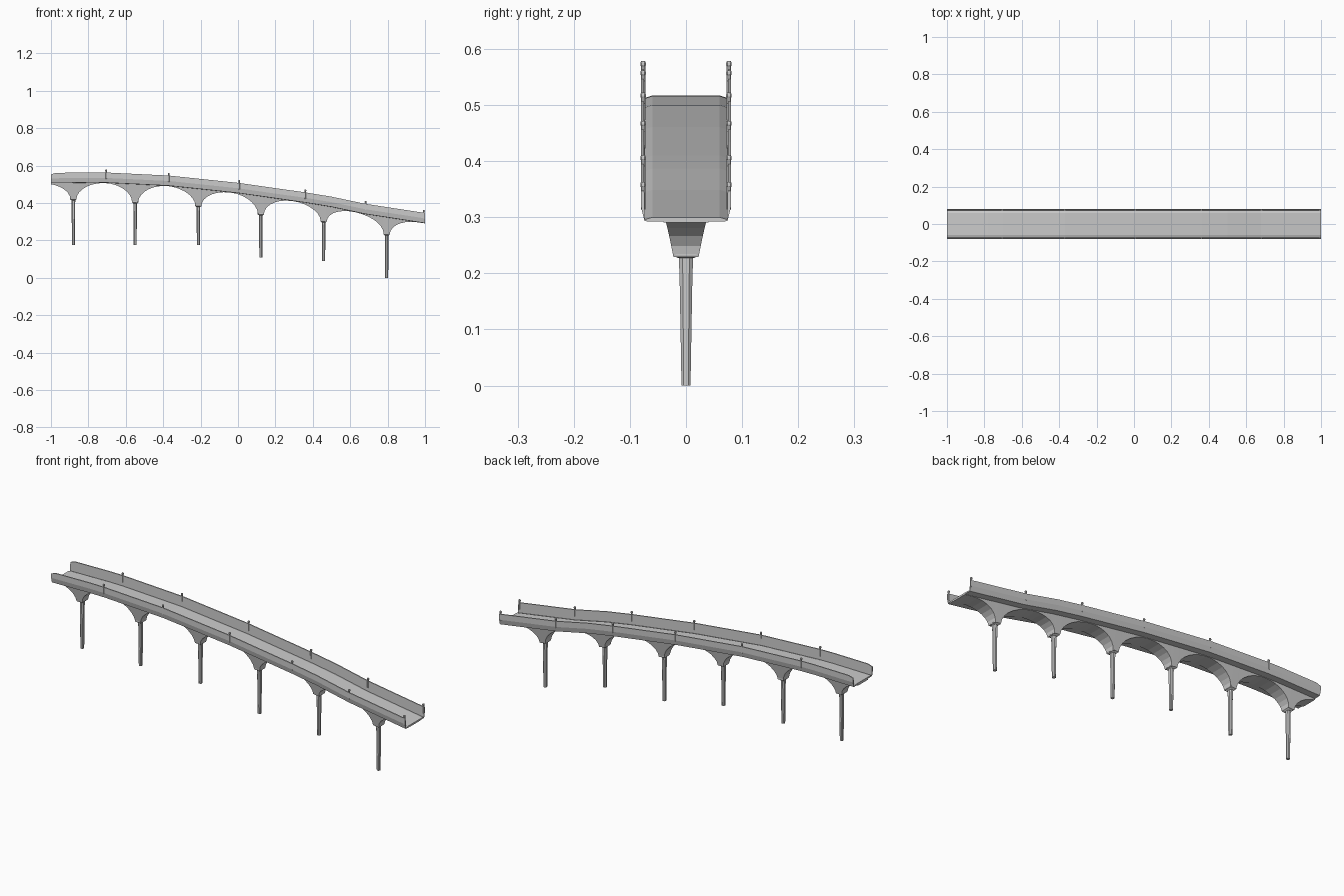
import bpy, math

if "Cube" in bpy.data.objects:
    bpy.data.objects.remove(bpy.data.objects["Cube"])

stone = bpy.data.materials.new("light grey concrete")
stone.diffuse_color = (0.6, 0.6, 0.6, 1)
stone.use_nodes = True
stone.node_tree.nodes["Principled BSDF"].inputs["Base Color"].default_value = stone.diffuse_color

# Deck line in elevation (x, z)
LINE = [(-1, .512), (-.78, .515), (-.7, .514), (-.37, .498), (0, .459),
        (.36, .408), (.5, .385), (.68, .347), (1, .298)]
# Piers (x, foot z, collar z)
PIERS = [(-.88, .175, .42), (-.55, .175, .403), (-.212, .175, .385),
         (.122, .11, .34), (.458, .09, .302), (.795, 0, .233)]


def deck_z(x):
    for (a, za), (b, zb) in zip(LINE, LINE[1:]):
        if x <= b:
            return za + (zb - za) * (x - a) / (b - a)
    return LINE[-1][1]


def loft(name, rings):
    """Closed solid through rings with equal point counts."""
    n = len(rings[0])
    verts = [p for r in rings for p in r]
    faces = [(i * n + j, i * n + (j + 1) % n, (i + 1) * n + (j + 1) % n, (i + 1) * n + j)
             for i in range(len(rings) - 1) for j in range(n)]
    faces += [tuple(range(n)), tuple(range(len(verts) - n, len(verts)))]
    me = bpy.data.meshes.new(name)
    me.from_pydata(verts, [], faces)
    me.materials.append(stone)
    ob = bpy.data.objects.new(name, me)
    bpy.context.collection.objects.link(ob)
    bpy.context.view_layer.objects.active = ob
    bpy.ops.object.mode_set(mode='EDIT')
    bpy.ops.mesh.select_all(action='SELECT')
    bpy.ops.mesh.normals_make_consistent(inside=False)
    bpy.ops.object.mode_set(mode='OBJECT')
    return ob


# Deck trough: cambered roadway with leaning parapets
half = [(.04, -.006), (.074, -.005), (.08, .02), (.08, .049), (.0745, .049), (.073, -.002), (.06, .002)]
section = half + [(-y, z) for y, z in reversed(half)]
xs = [-1, -.975] + [p[0] for p in LINE[1:]]
loft("deck", [[(x, y, deck_z(x) + z - (.008 if x == -1 and z > .04 else 0)) for y, z in section]
              for x in xs])

# Arched rib: underside follows half ellipses between the piers
EDGE, STEPS = .016, 7


def arch_points():
    pts = []
    for i, (px, foot, zs) in enumerate(PIERS):
        left = (PIERS[i - 1][0] + px) / 2 if i else px - .166
        right = (PIERS[i + 1][0] + px) / 2 if i < len(PIERS) - 1 else px + .166
        depth = deck_z(px) - .006 - zs
        for side, end in ((-1, left), (1, right)):
            span = abs(end - px) - EDGE
            for k in range(STEPS + 1):
                a = math.pi / 2 * k / STEPS
                x = px + side * (EDGE + span * (1 - math.cos(a)))
                if x < -1:
                    x = -1
                    a = math.acos(max(-1, 1 - (px + 1 - EDGE) / span))
                pts.append((round(x, 5), depth * (1 - math.sin(a)) + .007))
    pts.append((1, .007))
    return sorted(dict(pts).items())


def rib_ring(x, d):
    z = deck_z(x)
    w = .041 - .19 * d
    return [(x, -.041, z - .002), (x, .041, z - .002), (x, w, z - d), (x, -w, z - d)]


loft("arch_rib", [rib_ring(x, d) for x, d in arch_points()])


def octagon(cx, cy, z, hx, hy, c=.5):
    return [(cx + hx * a, cy + hy * b, z) for a, b in
            ((1, c), (c, 1), (-c, 1), (-1, c), (-1, -c), (-c, -1), (c, -1), (1, -c))]


# Tapered piers with collars
for i, (px, foot, zs) in enumerate(PIERS):
    loft(f"pier_{i + 1}", [octagon(px, 0, foot, .008, .008),
                           octagon(px, 0, foot + (zs - foot) * .85, .0095, .0115),
                           octagon(px, 0, zs - .004, .010, .013)])
    loft(f"collar_{i + 1}", [octagon(px, 0, zs - .006, .010, .014, .8),
                             octagon(px, 0, zs, .017, .023, .8),
                             octagon(px, 0, zs + .009, .017, .023, .8)])

# Small round-topped posts on both parapets
for i, x in enumerate((-.705, -.37, .007, .36, .682, .994)):
    z = deck_z(x)
    for side, label in ((-1, "front"), (1, "back")):
        y = side * .0765
        loft(f"post_{label}_{i + 1}", [octagon(x, y, z + h, r, r) for h, r in
             ((.015, .004), (.055, .004), (.057, .005), (.061, .005), (.064, .0035))])
